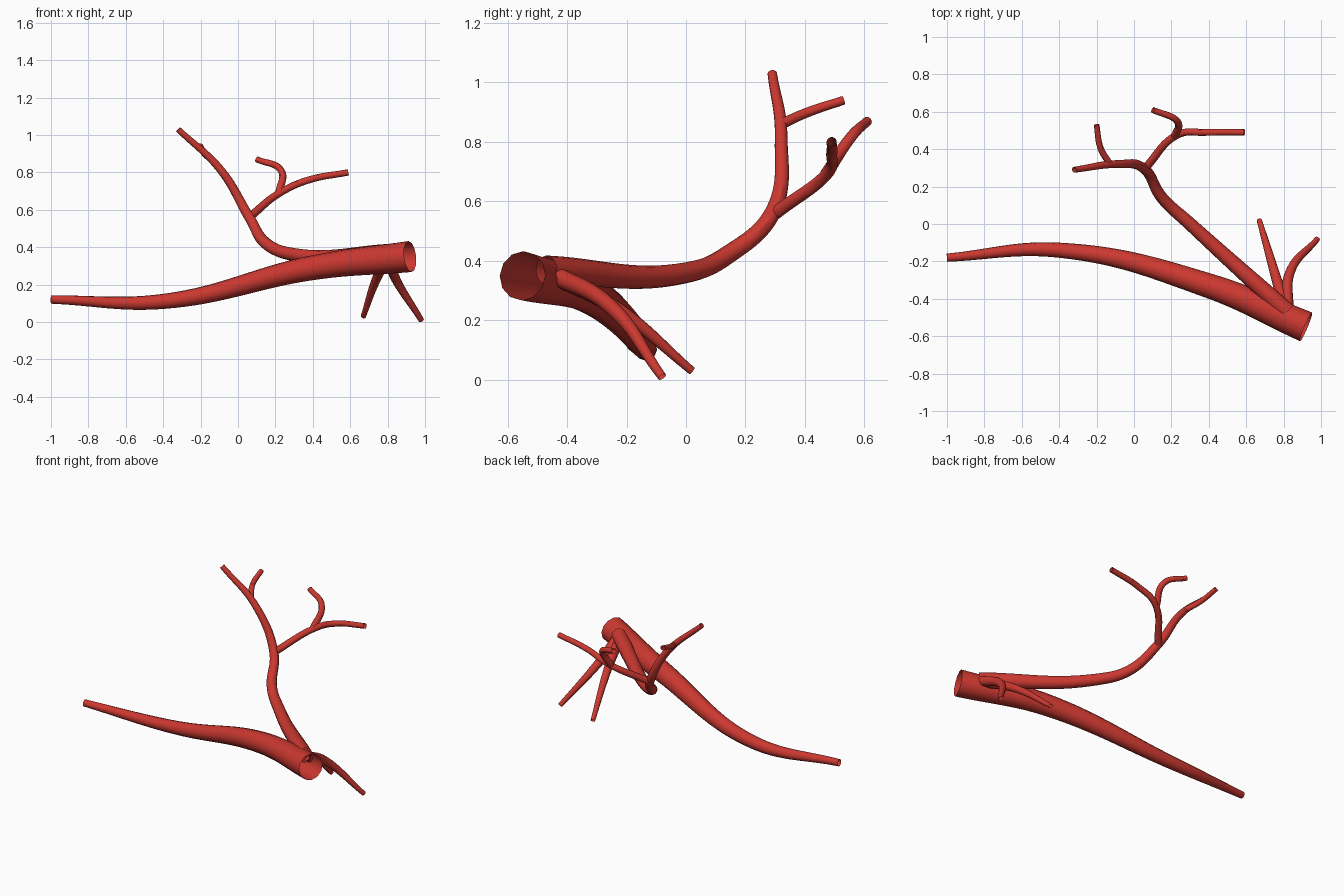
import bpy
from itertools import accumulate
from mathutils import Vector

cube = bpy.data.objects.get("Cube")
if cube:
    bpy.data.objects.remove(cube, do_unlink=True)

# One red colour for every vessel
red = bpy.data.materials.new("artery red")
red.use_nodes = True
colour = (.6, .04, .03, 1)
red.diffuse_color = colour
red.node_tree.nodes["Principled BSDF"].inputs["Base Color"].default_value = colour


def vessel(name, start_radius, end_radius, *path):
    """Open smooth tube through the path, tapering evenly along its length."""
    path = [Vector(position) for position in path]
    steps = [(after - before).length for before, after in zip(path, path[1:])]
    travelled = list(accumulate(steps, initial=0))

    curve = bpy.data.curves.new(name, "CURVE")
    curve.dimensions = "3D"
    curve.bevel_depth = 1
    curve.bevel_resolution = 4
    curve.use_fill_caps = False
    curve.materials.append(red)
    spline = curve.splines.new("BEZIER")
    spline.resolution_u = 16
    spline.bezier_points.add(len(path) - 1)
    for point, position, distance in zip(spline.bezier_points, path, travelled):
        point.co = position
        point.handle_left_type = point.handle_right_type = "AUTO"
        taper = distance / travelled[-1]
        point.radius = start_radius + (end_radius - start_radius) * taper

    tube = bpy.data.objects.new(name, curve)
    bpy.context.collection.objects.link(tube)
    bpy.ops.object.select_all(action="DESELECT")
    tube.select_set(True)
    bpy.context.view_layer.objects.active = tube
    bpy.ops.object.convert(target="MESH")
    bpy.ops.object.shade_smooth_by_angle()


# Wide trunk, and the long vessel that rises out of it
vessel("main_trunk", .083, .022,
       (.92, -.55, .35), (.4, -.33, .29), (-.4, -.14, .11), (-1, -.18, .12))
vessel("rising_vessel", .048, .016,
       (.82, -.47, .37), (.3, 0, .36), (.15, .14, .42),
       (.06, .29, .56), (-.09, .32, .81), (-.32, .29, 1.03))

# Thin branches on the rising vessel
vessel("upper_fork", .022, .017,
       (.06, .3, .56), (.24, .48, .7), (.38, .49, .76), (.59, .49, .8))
vessel("upper_hook", .021, .016,
       (.22, .47, .69), (.23, .55, .81), (.1, .61, .87))
vessel("upper_twig", .018, .015,
       (-.13, .32, .86), (-.18, .41, .9), (-.2, .53, .94))

# Two drooping branches beside the open end of the trunk
vessel("lower_inner_branch", .033, .014,
       (.81, -.46, .36), (.74, -.22, .23), (.67, .02, .03))
vessel("lower_outer_branch", .033, .015,
       (.82, -.46, .36), (.83, -.27, .26), (.98, -.08, .01))
